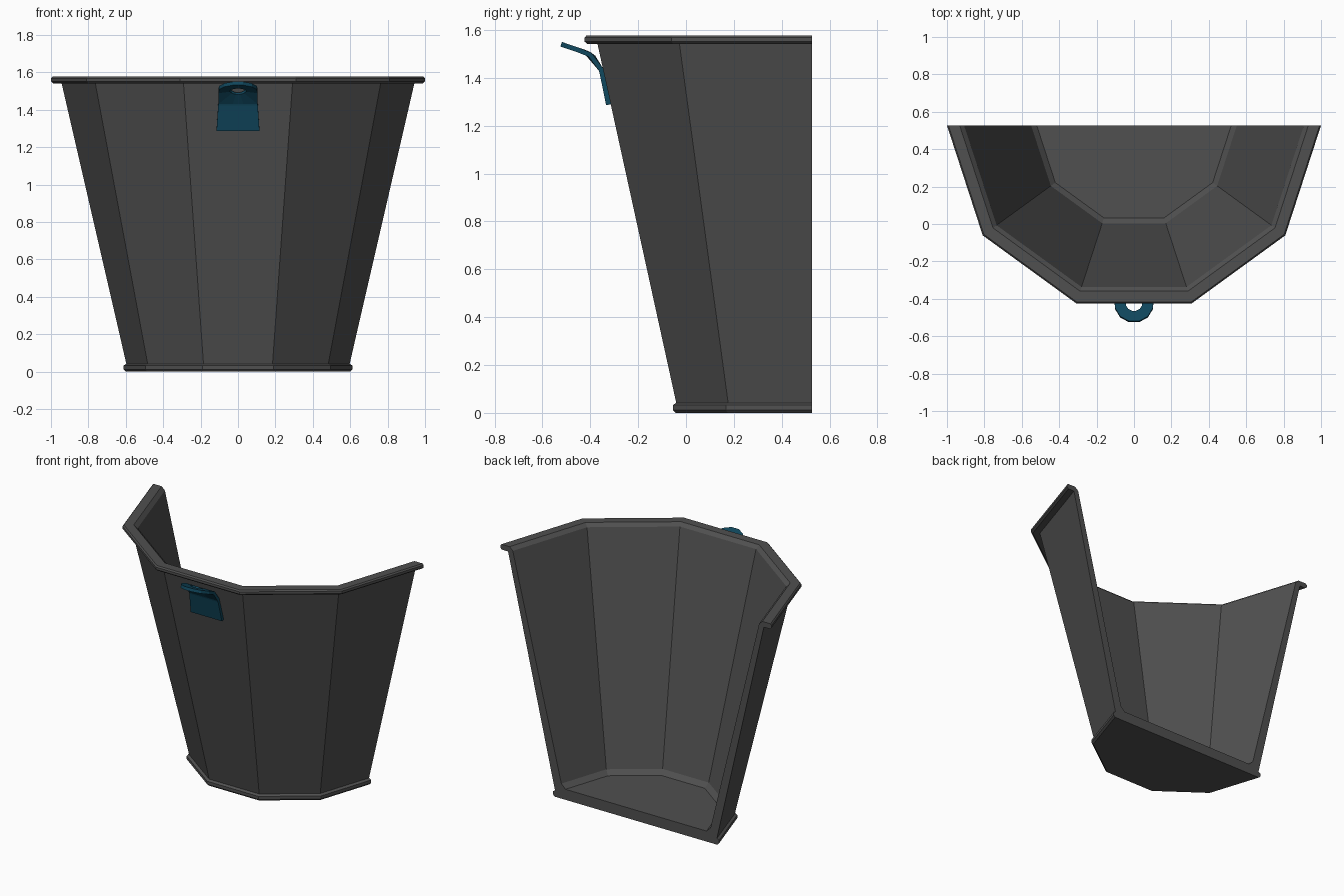
import bpy, bmesh, math
from mathutils import Vector

if "Cube" in bpy.data.objects:
    bpy.data.objects.remove(bpy.data.objects["Cube"])

CY = 0.527  # y of the flat cut through the ten-sided bucket


def material(name, rgb):
    m = bpy.data.materials.new(name)
    m.diffuse_color = (*rgb, 1)
    m.use_nodes = True
    m.node_tree.nodes["Principled BSDF"].inputs["Base Color"].default_value = m.diffuse_color
    return m


def add_object(name, bm, mat):
    bmesh.ops.recalc_face_normals(bm, faces=bm.faces)
    me = bpy.data.meshes.new(name)
    bm.to_mesh(me)
    bm.free()
    me.materials.append(mat)
    ob = bpy.data.objects.new(name, me)
    bpy.context.collection.objects.link(ob)
    return ob


grey = material("dark grey", (0.08, 0.08, 0.08))
teal = material("dark teal", (0.005, 0.062, 0.108))

# Half bucket: wall, rims and floor as one profile (radius, z) swept half way round
profile = [(0.60, 0.0), (0.612, 0.012), (0.612, 0.032), (0.597, 0.042),
           (0.943, 1.542), (0.988, 1.542), (1.0, 1.552), (1.0, 1.568),
           (0.992, 1.577), (0.932, 1.577), (0.908, 1.555),
           (0.55, 0.10), (0.52, 0.07)]
bm = bmesh.new()
rings = []
for i in range(6):
    a = math.pi + i * math.pi / 5
    rings.append([bm.verts.new((r * math.cos(a), CY + r * math.sin(a), z))
                  for r, z in profile])
for p, q in zip(rings, rings[1:]):
    for k in range(len(profile) - 1):
        bm.faces.new((p[k], q[k], q[k + 1], p[k + 1]))
bm.faces.new([r[0] for r in rings])            # underside
bm.faces.new([r[-1] for r in rings])           # floor
bm.faces.new(rings[0] + rings[-1][::-1])       # flat cut face
add_object("half_bucket", bm, grey)

# Hook: flat tab bent along a side path (y, z), with a round holed end
path = [Vector(p) for p in [(-0.324, 1.288), (-0.352, 1.425), (-0.360, 1.447),
                            (-0.372, 1.468), (-0.388, 1.488), (-0.410, 1.503),
                            (-0.522, 1.541)]]
stops = [0.0]
for p, q in zip(path, path[1:]):
    stops.append(stops[-1] + (q - p).length)


def on_path(x, s):
    k = max(i for i in range(len(path) - 1) if stops[i] <= max(s, 0))
    p = path[k].lerp(path[k + 1], (s - stops[k]) / (stops[k + 1] - stops[k]))
    return (x, p.x, p.y)


R, HOLE, N = 0.105, 0.045, 12
centre = stops[-1] - R * math.cos(math.radians(15))
bm = bmesh.new()
inner, outer = [], []
for i in range(N):
    a = math.radians(15 + 30 * i)
    c, s = math.cos(a), math.sin(a)
    k = R if s > 0 else R / max(abs(c), abs(s))   # round front, square back
    inner.append(bm.verts.new(on_path(HOLE * c, centre + HOLE * s)))
    outer.append(bm.verts.new(on_path(k * c, centre + k * s)))
for i in range(N):
    j = (i + 1) % N
    bm.faces.new((inner[i], outer[i], outer[j], inner[j]))
# strip running down the wall from the square back edge
prev, back = outer[7:11], centre - R
for s in [t for t in reversed(stops) if t < back - 0.005]:
    w = 0.115 + (R - 0.115) * s / back
    row = [bm.verts.new(on_path(v.co.x / R * w, s)) for v in outer[7:11]]
    for k in range(3):
        bm.faces.new((prev[k], prev[k + 1], row[k + 1], row[k]))
    prev = row
hook = add_object("hook", bm, teal)
sol = hook.modifiers.new("thickness", 'SOLIDIFY')
sol.thickness = 0.02
sol.offset = 0
